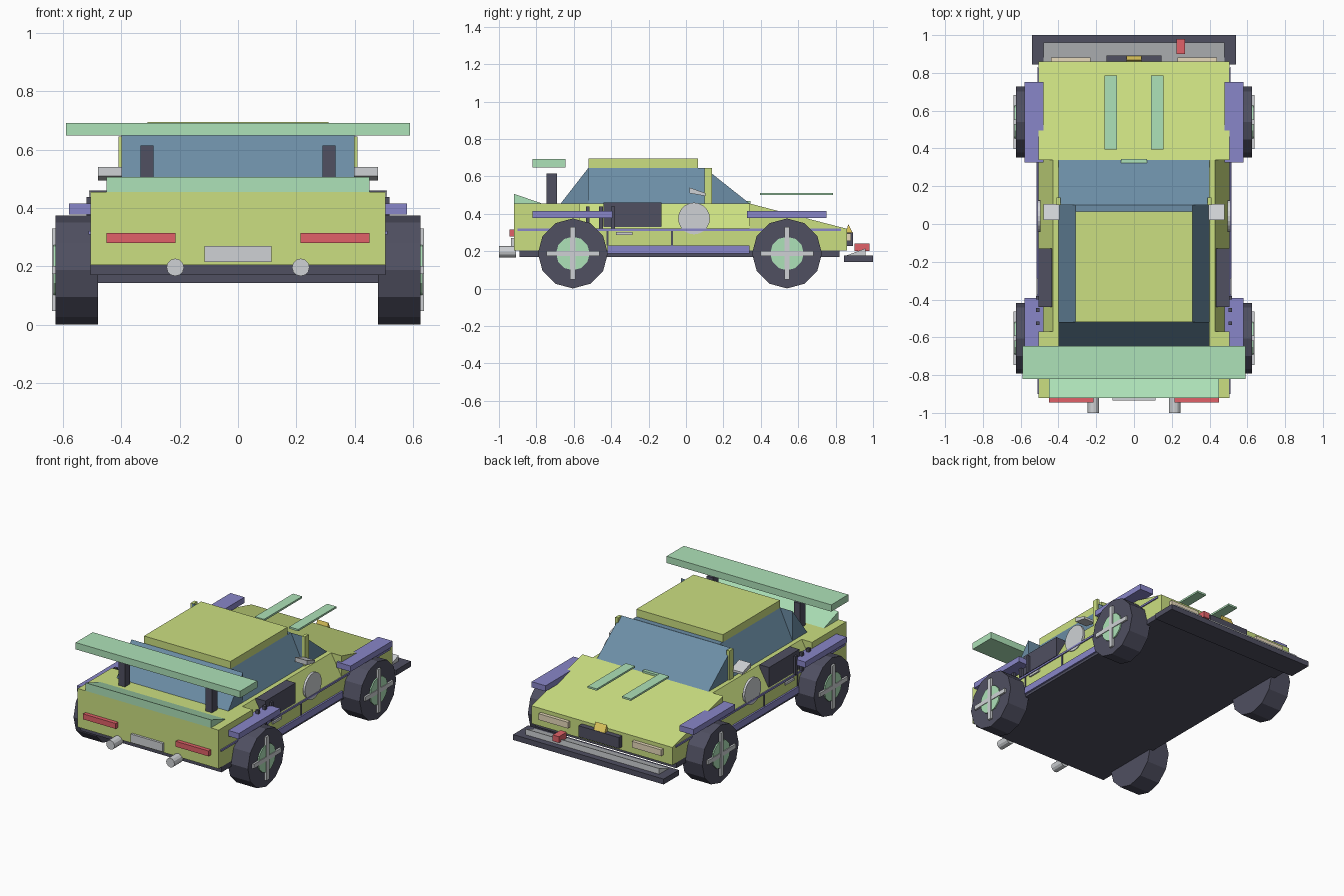
import bpy, bmesh
from math import sin, cos, pi

if "Cube" in bpy.data.objects:
    bpy.data.objects.remove(bpy.data.objects["Cube"])


def material(name, rgb):
    m = bpy.data.materials.new(name)
    m.diffuse_color = (*rgb, 1)
    m.use_nodes = True
    m.node_tree.nodes["Principled BSDF"].inputs["Base Color"].default_value = m.diffuse_color
    return m


LIME = material("lime", (0.60, 0.74, 0.22))
DARK = material("dark", (0.08, 0.08, 0.12))
GLASS = material("glass", (0.15, 0.27, 0.38))
MINT = material("mint", (0.42, 0.76, 0.48))
PURPLE = material("purple", (0.25, 0.24, 0.58))
RED = material("red", (0.75, 0.12, 0.14))
CREAM = material("cream", (0.80, 0.70, 0.50))
YELLOW = material("yellow", (0.80, 0.62, 0.12))
SILVER = material("silver", (0.62, 0.64, 0.66))


def prism(name, mat, profile, a, b, axis="x"):
    """Extrude a profile from a to b; the profile is (y,z) for axis x or (x,z) for axis y."""
    def place(p, t):
        return (t, p[0], p[1]) if axis == "x" else (p[0], t, p[1])
    bm = bmesh.new()
    ends = [[bm.verts.new(place(p, t)) for p in profile] for t in (a, b)]
    n = len(profile)
    for ring in ends:
        bm.faces.new(ring)
    for i in range(n):
        j = (i + 1) % n
        bm.faces.new((ends[0][i], ends[0][j], ends[1][j], ends[1][i]))
    bmesh.ops.recalc_face_normals(bm, faces=bm.faces)
    mesh = bpy.data.meshes.new(name)
    bm.to_mesh(mesh)
    bm.free()
    mesh.materials.append(mat)
    ob = bpy.data.objects.new(name, mesh)
    bpy.context.collection.objects.link(ob)
    return ob


def box(name, mat, x, y, z):
    return prism(name, mat, [(y[0], z[0]), (y[1], z[0]), (y[1], z[1]), (y[0], z[1])], *x)


def disc(name, mat, c, r, a, b, n, axis="x"):
    pts = [(c[0] + r * sin(2 * pi * i / n), c[1] + r * cos(2 * pi * i / n)) for i in range(n)]
    return prism(name, mat, pts, a, b, axis)


def mirrored(ob):
    ob.modifiers.new("mirror", "MIRROR")
    return ob


# Body: tail block, doors leaning inward, sloping nose, dark floor pan
box("rear_body", LIME, (-.505, .505), (-.92, -.57), (.205, .455))
prism("door_body", LIME, [(-.505, .205), (.505, .205), (.505, .32), (.43, .455),
                          (-.43, .455), (-.505, .32)], -.57, .34, "y")
prism("nose", LIME, [(.34, .205), (.86, .205), (.86, .32), (.34, .455)], -.505, .505)
box("floor_pan", DARK, (-.505, .505), (-.89, .82), (.17, .206))

# Cabin: wedge windows front and back, slanted side glass, roof and posts
prism("windshield", GLASS, [(.10, .455), (.34, .455), (.10, .645)], -.40, .40)
prism("rear_window", GLASS, [(-.67, .455), (-.52, .455), (-.52, .648)], -.40, .40)
prism("side_windows", GLASS, [(-.40, .455), (.40, .455), (.31, .646), (-.31, .646)], -.52, .10, "y")
box("roof", LIME, (-.31, .31), (-.52, .065), (.645, .695))
mirrored(box("windshield_post", LIME, (.39, .41), (.10, .14), (.455, .645)))
mirrored(prism("wing_mirror", SILVER, [(.02, .54), (.02, .51), (.105, .495), (.105, .51)], .395, .48))
box("cowl_vent", MINT, (-.07, .07), (.32, .345), (.455, .468))

# Wheels
for y, end in ((-.605, "rear"), (.54, "front")):
    c = (y, .188)
    mirrored(disc(end + "_tyre", DARK, c, .187, .48, .625, 12))
    mirrored(disc(end + "_hub", MINT, c, .09, .60, .633, 12))
    mirrored(box(end + "_spoke_upright", SILVER, (.61, .638), (y - .014, y + .014), (.048, .33)))
    mirrored(box(end + "_spoke_level", SILVER, (.61, .637), (y - .142, y + .142), (.174, .202)))
    mirrored(box(end + "_fender", PURPLE, (.48, .58), (y - .215, y + .212), (.378, .415)))

# Side details
mirrored(box("side_skirt", PURPLE, (.48, .516), (-.42, .34), (.187, .23)))
mirrored(box("side_stripe", PURPLE, (.50, .512), (-.90, .83), (.309, .321)))
mirrored(box("air_duct", DARK, (.435, .505), (-.44, -.13), (.33, .46)))
mirrored(box("door_handle", SILVER, (.50, .515), (-.375, -.285), (.287, .302)))
mirrored(disc("door_roundel", SILVER, (.043, .375), .085, .495, .51, 20))
for y in (-.42, -.075):
    mirrored(box("door_seam", DARK, (.50, .509), (y - .005, y + .005), (.23, .31)))
for y in (-.525, -.455, -.39):
    mirrored(box("side_louvre", DARK, (.50, .52), (y - .01, y + .01), (.32, .438)))

# Hood strips
mirrored(box("hood_strip", MINT, (.09, .155), (.395, .785), (.50, .512)))

# Rear: wing, ducktail, lights, plate, exhausts
box("wing", MINT, (-.59, .59), (-.82, -.645), (.648, .692))
mirrored(box("wing_support", DARK, (.29, .335), (-.745, -.69), (.455, .615)))
prism("ducktail", MINT, [(-.92, .455), (-.77, .455), (-.92, .507)], -.45, .45)
mirrored(box("tail_light", RED, (.215, .45), (-.945, -.915), (.28, .315)))
box("plate", SILVER, (-.115, .115), (-.935, -.915), (.215, .27))
mirrored(disc("exhaust", SILVER, (.215, .197), .03, -1.0, -.91, 12, "y"))

# Front: splitter, grille, badge, headlights, tow hook
box("splitter", DARK, (-.54, .54), (.845, 1.0), (.143, .178))
prism("splitter_ramp", SILVER, [(.86, .178), (.96, .178), (.96, .215)], -.48, .48)
box("grille", DARK, (-.145, .145), (.85, .893), (.228, .30))
mirrored(box("headlight", CREAM, (.23, .44), (.85, .882), (.255, .295)))
prism("nose_badge", YELLOW, [(.855, .30), (.89, .30), (.868, .345)], -.04, .04)
box("tow_hook", RED, (.225, .27), (.90, .98), (.20, .24))
